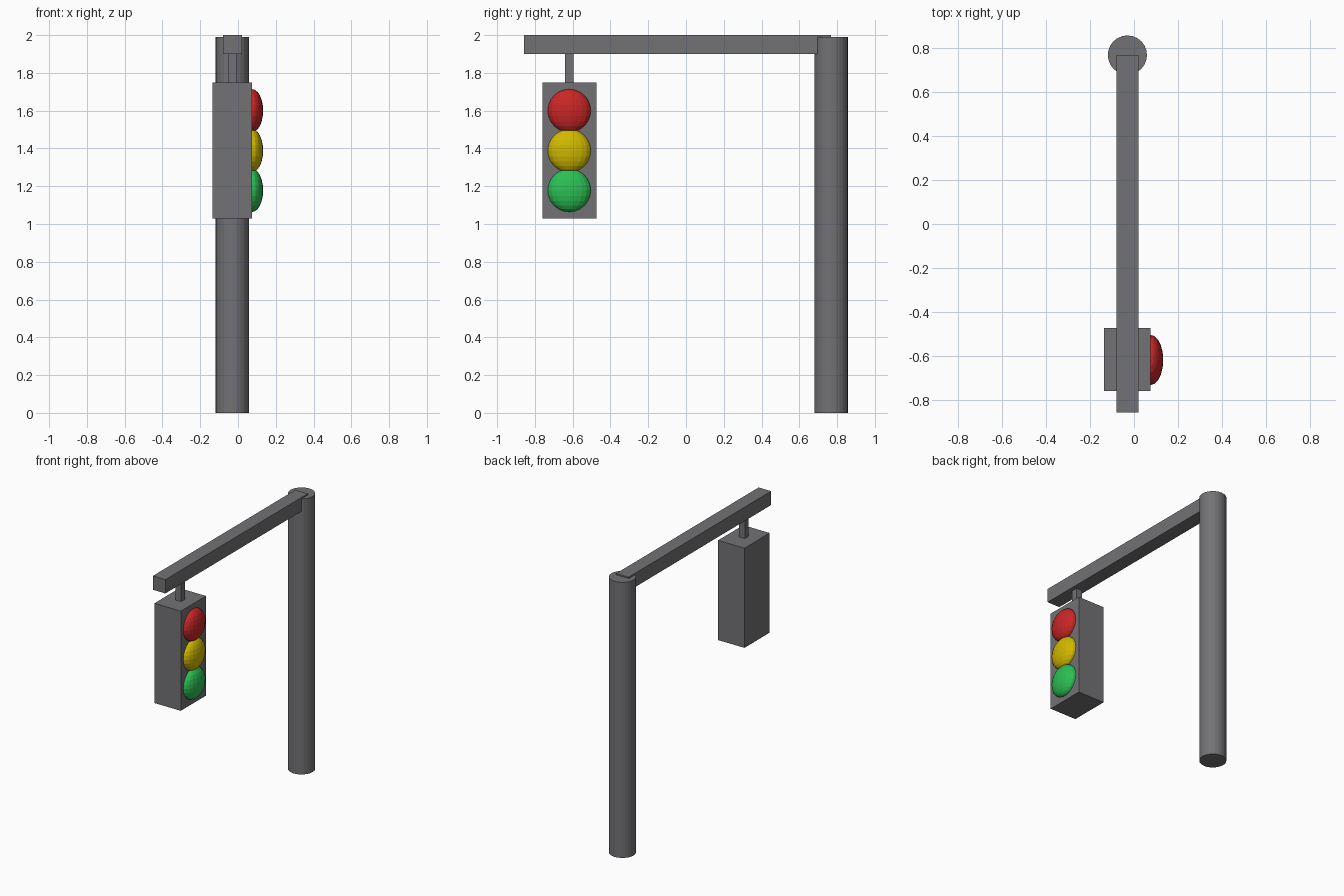
import bpy

if "Cube" in bpy.data.objects:
    bpy.data.objects.remove(bpy.data.objects["Cube"])


def paint(ob, name, colour):
    mat = bpy.data.materials.get(name) or bpy.data.materials.new(name)
    mat.diffuse_color = colour
    mat.use_nodes = True
    mat.node_tree.nodes["Principled BSDF"].inputs["Base Color"].default_value = mat.diffuse_color
    ob.data.materials.append(mat)


def box(name, x, y, z):
    """Box from (min, max) pairs on each axis."""
    lo, hi = zip(x, y, z)
    bpy.ops.mesh.primitive_cube_add(
        size=1, location=[(a + b) / 2 for a, b in zip(lo, hi)])
    ob = bpy.context.object
    ob.name = name
    ob.scale = [b - a for a, b in zip(lo, hi)]
    bpy.ops.object.transform_apply(location=False, rotation=False, scale=True)
    paint(ob, "dark_grey", GREY)


def lens(name, z, colour):
    """Flattened ball half sunk into the housing face."""
    bpy.ops.mesh.primitive_uv_sphere_add(
        segments=20, ring_count=12, radius=1, location=(0.075, -0.618, z))
    ob = bpy.context.object
    ob.name = name
    ob.scale = (0.058, 0.114, 0.114)
    bpy.ops.object.transform_apply(location=False, rotation=False, scale=True)
    paint(ob, name, colour)


GREY = (0.17, 0.167, 0.177, 1)

# Upright pole
bpy.ops.mesh.primitive_cylinder_add(
    vertices=24, radius=0.089, depth=1.99, location=(-0.03, 0.768, 0.995))
bpy.context.object.name = "pole"
paint(bpy.context.object, "dark_grey", GREY)

# Overhead arm, hanger and lamp housing
box("arm", (-0.08, 0.02), (-0.857, 0.768), (1.90, 2.0))
box("hanger", (-0.053, -0.008), (-0.64, -0.596), (1.74, 1.91))
box("housing", (-0.136, 0.075), (-0.76, -0.473), (1.03, 1.75))

# Signal lamps
for name, z, colour in (
    ("red_lamp", 1.60, (0.58, 0.02, 0.02, 1)),
    ("yellow_lamp", 1.388, (0.63, 0.48, 0.0, 1)),
    ("green_lamp", 1.178, (0.025, 0.52, 0.09, 1)),
):
    lens(name, z, colour)
